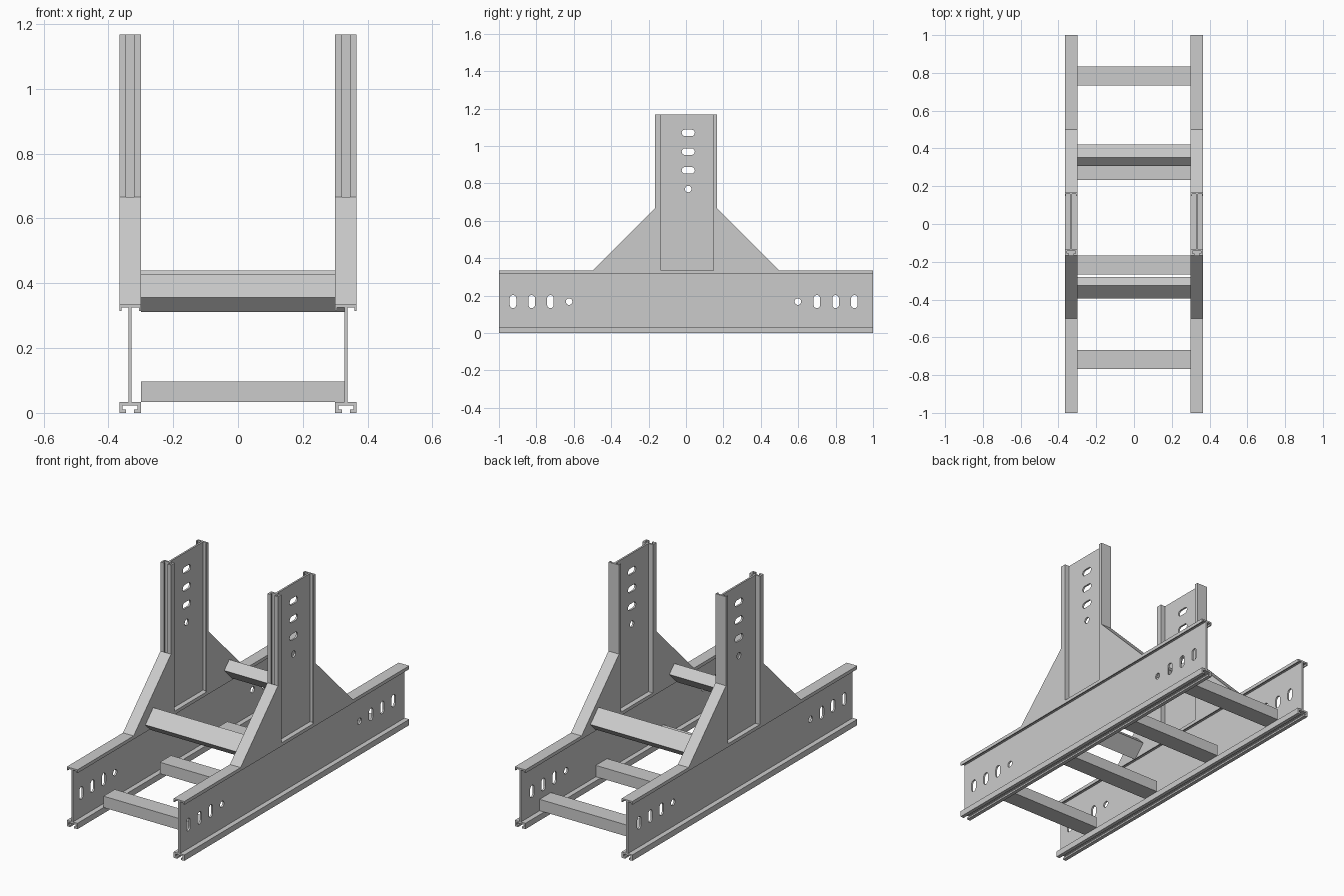
import bpy, bmesh, math

if "Cube" in bpy.data.objects:
    bpy.data.objects.remove(bpy.data.objects["Cube"])

CX = 0.333      # rail centre line
H = 0.334       # rail section height
TOP = 1.168     # top of the posts


def prism(name, pts, t0, t1, place):
    """Extrude a 2D profile from t0 to t1; place(u, v, t) gives the 3D point."""
    bm = bmesh.new()
    a = [bm.verts.new(place(u, v, t0)) for u, v in pts]
    b = [bm.verts.new(place(u, v, t1)) for u, v in pts]
    n = len(pts)
    bm.faces.new(a[::-1])
    bm.faces.new(b)
    for i in range(n):
        j = (i + 1) % n
        bm.faces.new((a[i], a[j], b[j], b[i]))
    bmesh.ops.recalc_face_normals(bm, faces=bm.faces[:])
    me = bpy.data.meshes.new(name)
    bm.to_mesh(me)
    bm.free()
    ob = bpy.data.objects.new(name, me)
    bpy.context.collection.objects.link(ob)
    return ob


def side_plane(u, v, t):
    return (t, u, v)


def slot(y, z, ly, lz, r=0.0175, seg=10):
    """Outline of a round-ended slot with straight lengths ly or lz."""
    pts = []
    for k in range(2):
        start = k * math.pi - (math.pi / 2 if ly else 0)
        s = 1 - 2 * k
        for i in range(seg + 1 if (ly or lz) else seg):
            a = start + math.pi * i / seg
            pts.append((y + s * ly / 2 + r * math.cos(a),
                        z + s * lz / 2 + r * math.sin(a)))
    return pts


def cut(ob, outlines, cx):
    bpy.context.view_layer.objects.active = ob
    for pts in outlines:
        c = prism("hole_cutter", pts, cx - 0.02, cx + 0.02, side_plane)
        c.hide_render = True
        m = ob.modifiers.new("hole", 'BOOLEAN')
        m.operation = 'DIFFERENCE'
        m.solver = 'EXACT'
        m.object = c
        bpy.ops.object.modifier_apply(modifier=m.name)
        bpy.data.objects.remove(c)


# Rail section: slotted channel at the bottom, web, lipped flange on top
half = [(0.012, 0), (0.033, 0), (0.033, 0.033), (0.005, 0.033), (0.005, 0.325),
        (0.027, 0.325), (0.027, 0.315), (0.033, 0.315), (0.033, H)]
cavity = [(-0.012, 0.01), (-0.023, 0.01), (-0.023, 0.023),
          (0.023, 0.023), (0.023, 0.01), (0.012, 0.01)]
section = half + [(-u, v) for u, v in reversed(half)] + cavity

# Hole patterns: three slots and one round hole each
rail_holes = [slot(y, 0.168, 0, 0.035)
              for y in (-0.925, -0.825, -0.725, 0.7, 0.8, 0.9)]
rail_holes += [slot(y, 0.168, 0, 0) for y in (-0.625, 0.598)]
post_holes = [slot(0.012, z, 0.035, 0) for z in (0.87, 0.97, 1.07)]
post_holes.append(slot(0.012, 0.77, 0, 0))

for side, s in (("left", -1), ("right", 1)):
    cx = s * CX
    # Long side rail
    rail = prism(side + "_rail", section, -1, 1,
                 lambda u, v, t: (cx + u, t, v))
    cut(rail, rail_holes, cx)
    # Upright post with the same section
    post = prism(side + "_post", section, H, TOP,
                 lambda u, v, t: (cx + u, v - H / 2, t))
    cut(post, post_holes, cx)
    # Triangular gussets in front of and behind the post
    for where, d in (("front", -1), ("back", 1)):
        tri = [(d * 0.167, H), (d * 0.5, H), (d * 0.167, 0.667)]
        prism(f"{side}_{where}_gusset", tri, cx - 0.033, cx + 0.033, side_plane)

# Flat rungs along the base
for i, y in enumerate((-0.717, -0.217, 0.283, 0.783)):
    prism(f"rung_{i + 1}", [(y - 0.05, 0.033), (y + 0.05, 0.033),
                            (y + 0.05, 0.097), (y - 0.05, 0.097)],
          -0.30, 0.328, side_plane)

# Rungs tilted 45 degrees between the gussets; (y, z) is the top edge
w, h = 0.0707, 0.045
for where, d, y, z in (("front", -1, -0.325, 0.427), ("back", 1, 0.351, 0.439)):
    prism(where + "_tilted_rung",
          [(y, z), (y + d * w, z - w), (y + d * (w - h), z - w - h), (y - d * h, z - h)],
          -0.30, 0.328, side_plane)
